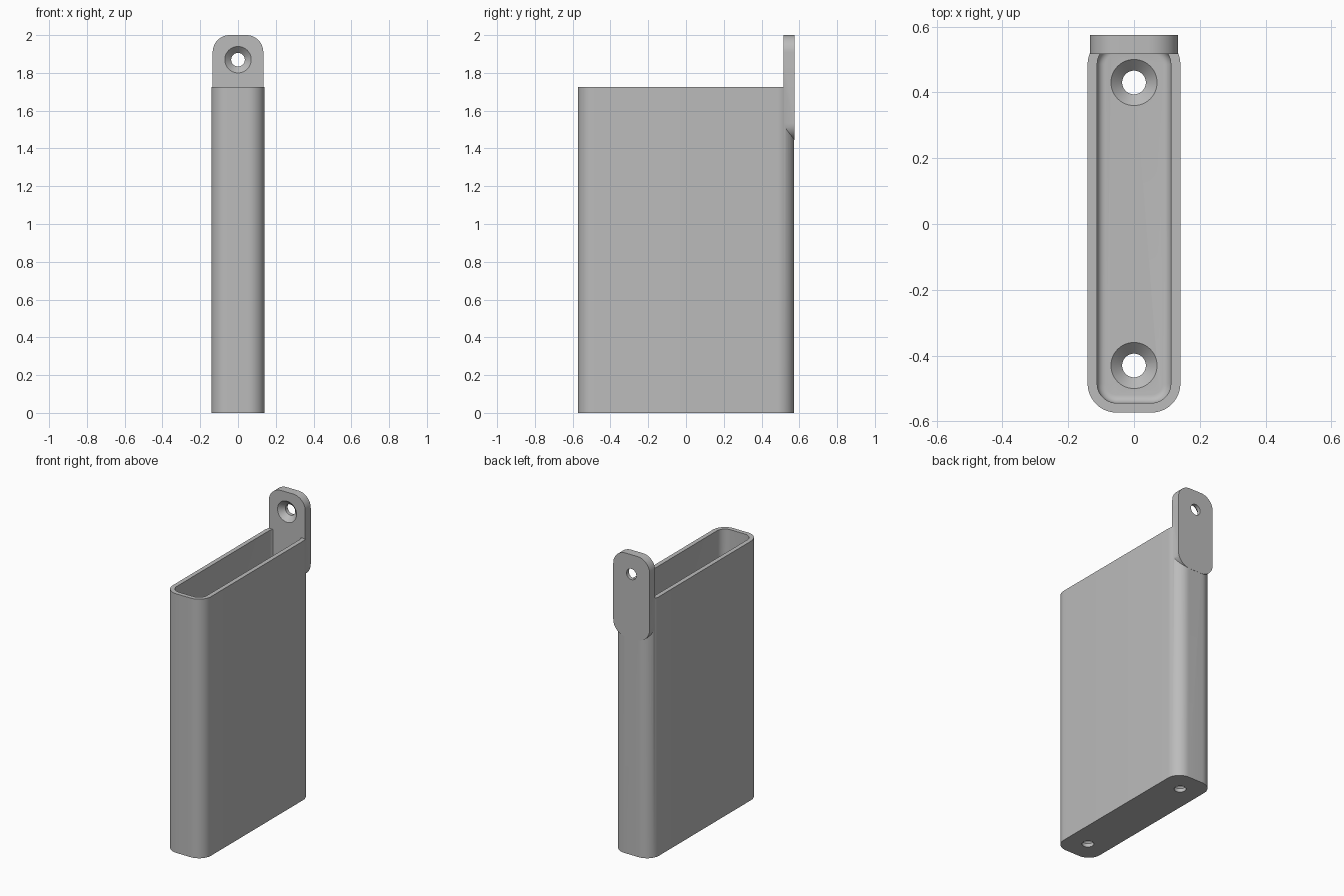
import bpy, bmesh
from math import sin, cos, pi, radians
from mathutils import Matrix

cube = bpy.data.objects.get("Cube")
if cube:
    bpy.data.objects.remove(cube, do_unlink=True)

grey = bpy.data.materials.new("light_grey")
grey.use_nodes = True
colour = (0.5, 0.5, 0.5, 1)
grey.diffuse_color = colour
grey.node_tree.nodes["Principled BSDF"].inputs["Base Color"].default_value = colour


def rounded(hx, hy, r, steps=12):
    """Outline of a rounded rectangle, counter-clockwise."""
    pts = []
    for k, (sx, sy) in enumerate([(1, 1), (-1, 1), (-1, -1), (1, -1)]):
        for i in range(steps + 1):
            a = (k + i / steps) * pi / 2
            pts.append((sx * (hx - r) + r * cos(a), sy * (hy - r) + r * sin(a)))
    return pts


def circle(r, n=48):
    return [(r * cos(2 * pi * i / n), r * sin(2 * pi * i / n)) for i in range(n)]


def loft(name, sections, matrix=Matrix()):
    """Closed solid through (height, outline) sections."""
    bm = bmesh.new()
    rings = [[bm.verts.new((x, y, z)) for x, y in pts] for z, pts in sections]
    for a, b in zip(rings, rings[1:]):
        for i in range(len(a)):
            j = (i + 1) % len(a)
            bm.faces.new((a[i], a[j], b[j], b[i]))
    bm.faces.new(rings[0][::-1])
    bm.faces.new(rings[-1])
    bm.transform(matrix)
    bmesh.ops.recalc_face_normals(bm, faces=bm.faces)
    mesh = bpy.data.meshes.new(name)
    bm.to_mesh(mesh)
    bm.free()
    mesh.materials.append(grey)
    obj = bpy.data.objects.new(name, mesh)
    bpy.context.collection.objects.link(obj)
    return obj


def combine(target, tool, operation):
    mod = target.modifiers.new(operation, 'BOOLEAN')
    mod.operation, mod.solver, mod.object = operation, 'EXACT', tool
    bpy.context.view_layer.objects.active = target
    bpy.ops.object.modifier_apply(modifier=mod.name)
    bpy.data.objects.remove(tool, do_unlink=True)


def screw_hole(matrix):
    """Countersunk cutter; its origin sits on the countersunk surface."""
    big, small, over = 0.07, 0.036, 0.01
    return loft("screw_cutter", [(-0.15, circle(small)), (small - big, circle(small)),
                                 (0, circle(big)), (over, circle(big))], matrix)


width, depth, height, wall, floor = 0.141, 0.573, 1.725, 0.029, 0.058

# Holder body with a hollow that has a filleted floor
holder = loft("holder_body", [(0, rounded(width, depth, 0.088)),
                              (height, rounded(width, depth, 0.088))])
sections = []
fillet = 0.025
for i in range(7):
    a = i / 6 * pi / 2
    inset = wall + fillet * (1 - sin(a))
    sections.append((floor + fillet * (1 - cos(a)),
                     rounded(width - inset, depth - inset, 0.088 - inset)))
sections.append((height + 0.1, rounded(width - wall, depth - wall, 0.088 - wall)))
combine(holder, loft("hollow_cutter", sections), 'DIFFERENCE')

# Mounting tab rising from the back wall
tab_bottom, tab_top, tab_front, tab_back = 1.445, 2.0, 0.516, 0.574
outline = rounded(0.134, (tab_top - tab_bottom) / 2, 0.09)
face_front = Matrix.Rotation(radians(90), 4, 'X')
tab = loft("mounting_tab", [(-tab_back, outline), (-tab_front, outline)],
           Matrix.Translation((0, 0, (tab_top + tab_bottom) / 2)) @ face_front)
combine(holder, tab, 'UNION')

# Countersunk screw holes in the tab and floor
combine(holder, screw_hole(Matrix.Translation((0, tab_front, 1.87)) @ face_front), 'DIFFERENCE')
for y in (-0.43, 0.43):
    combine(holder, screw_hole(Matrix.Translation((0, y, floor))), 'DIFFERENCE')

bpy.ops.object.select_all(action='DESELECT')
holder.select_set(True)
bpy.context.view_layer.objects.active = holder
bpy.ops.object.shade_smooth_by_angle(angle=radians(30))
